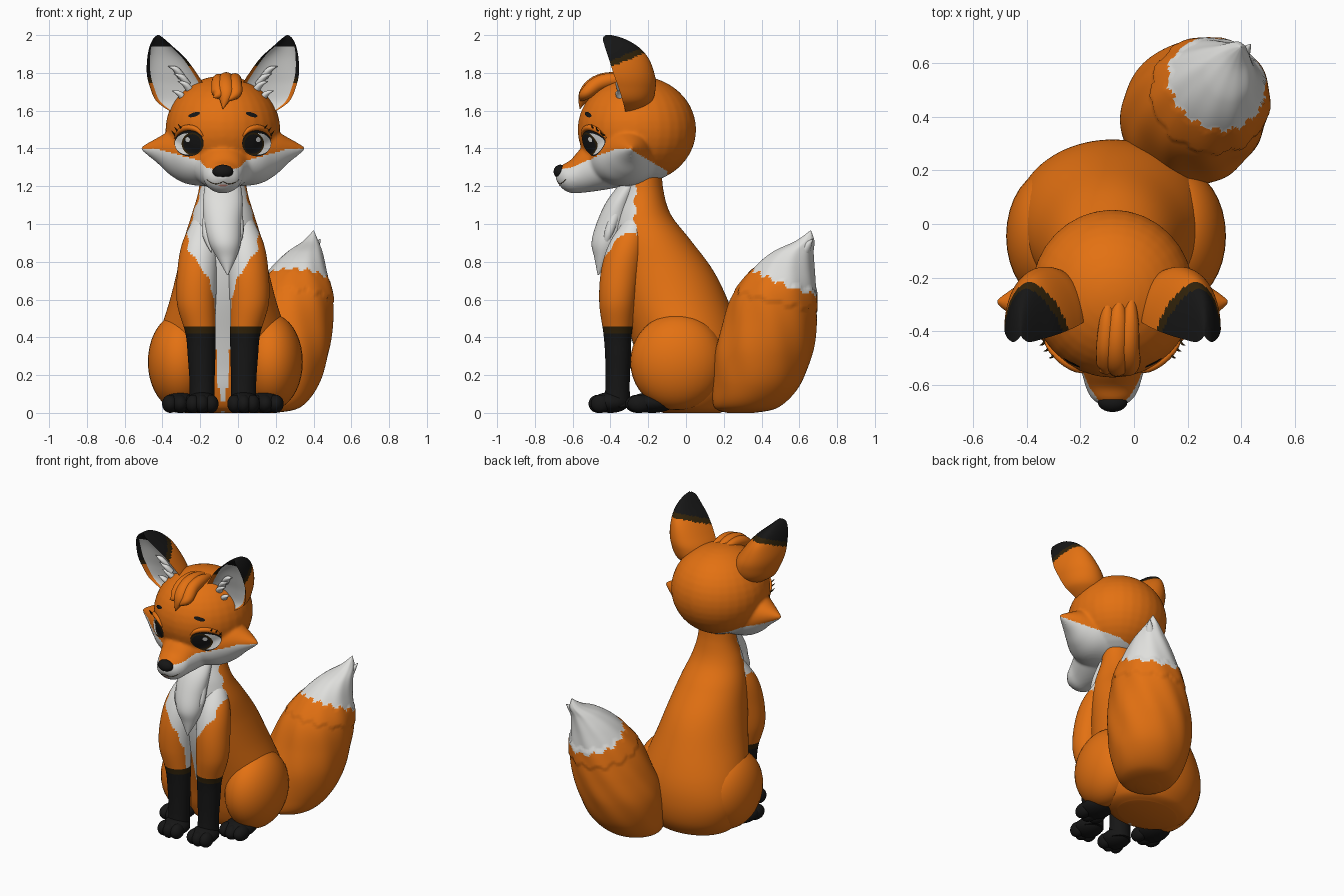
import bpy, bmesh, math
from mathutils import Vector, Matrix
from mathutils.bvhtree import BVHTree

if "Cube" in bpy.data.objects:
    bpy.data.objects.remove(bpy.data.objects["Cube"])

CX = -0.08          # mirror plane of body and head
COLOURS = [("orange fur", (.77, .165, .006)), ("white fur", (.74, .74, .72)), ("black fur", (.008, .008, .008)),
           ("dark brown", (.03, .016, .003)), ("pink", (.6, .25, .2))]
MATS = []
for nm, c in COLOURS:
    m = bpy.data.materials.new(nm)
    m.diffuse_color = (*c, 1)
    m.use_nodes = True
    m.node_tree.nodes["Principled BSDF"].inputs["Base Color"].default_value = m.diffuse_color
    MATS.append(m)
ORANGE, WHITE, BLACK, BROWN, PINK = range(5)


def lerp_table(t, table):
    if t <= table[0][0]:
        return table[0][1]
    for (a, va), (b, vb) in zip(table, table[1:]):
        if t <= b:
            return va + (vb - va) * (t - a) / (b - a)
    return table[-1][1]


def spline(rows, steps):
    out = []
    for i in range(len(rows) - 1):
        p = [rows[max(i - 1, 0)], rows[i], rows[i + 1], rows[min(i + 2, len(rows) - 1)]]
        for k in range(steps):
            t = k / steps
            out.append([.5 * (2 * b + (c - a) * t + (2 * a - 5 * b + 4 * c - d) * t * t
                              + (3 * b - a - 3 * c + d) * t ** 3) for a, b, c, d in zip(*p)])
    return out + [list(rows[-1])]


def loft(bm, rows, axis='z', n=48, steps=7, rule=None, mat=0, dish=0, warp=None):
    """Skin rings (x, y, z, ra, rb); rule(face centre, angle) picks the colour."""
    pts, rings = spline(rows, steps), []
    for i, (x, y, z, ra, rb) in enumerate(pts):
        ra, rb, ring = max(ra, .001), max(rb, .001), []
        tan = Vector(pts[min(i + 1, len(pts) - 1)][:3]) - Vector(pts[max(i - 1, 0)][:3])
        q = tan.to_track_quat('Z', 'Y')
        for j in range(n):
            a = 2 * math.pi * j / n
            c, s = math.cos(a), math.sin(a)
            if dish and s < 0:
                s *= -dish
            k = warp(x, y, z, a) if warp else 1
            u, v = ra * c * k, rb * s * k
            off = {'z': (u, v, 0), 'y': (u, 0, v), 'x': (0, u, v)}.get(axis) or q @ Vector((u, v, 0))
            ring.append(bm.verts.new(Vector((x, y, z)) + Vector(off)))
        rings.append(ring)
    for r0, r1 in zip(rings, rings[1:]):
        for j in range(n):
            k = (j + 1) % n
            f = bm.faces.new((r0[j], r0[k], r1[k], r1[j]))
            f.material_index = rule(f.calc_center_median(), 2 * math.pi * (j + .5) / n) if rule else mat
    for ring in (rings[0], rings[-1]):
        f = bm.faces.new(ring)
        f.material_index = rule(f.calc_center_median(), math.pi / 2) if rule else mat


def ball(bm, loc, rad, mat=0):
    old = set(bm.faces)
    bmesh.ops.create_uvsphere(bm, u_segments=32, v_segments=20, radius=1,
                              matrix=Matrix.Translation(loc) @ Matrix.Diagonal((*rad, 1)))
    for f in set(bm.faces) - old:
        f.material_index = mat


def finish(bm, name, voxel=0, rule=None):
    bmesh.ops.recalc_face_normals(bm, faces=bm.faces[:])
    me = bpy.data.meshes.new(name)
    bm.to_mesh(me)
    ob = bpy.data.objects.new(name, me)
    bpy.context.collection.objects.link(ob)
    if voxel:       # fuse overlapping volumes into one smooth skin
        md = ob.modifiers.new("fuse", 'REMESH')
        md.mode, md.voxel_size = 'VOXEL', voxel
        md = ob.modifiers.new("soften", 'SMOOTH')
        md.factor, md.iterations = .5, 14
        dg = bpy.context.evaluated_depsgraph_get()
        me = bpy.data.meshes.new_from_object(ob.evaluated_get(dg))
        ob.modifiers.clear()
        ob.data = me
        me.materials.clear()
    for m in MATS:
        me.materials.append(m)
    for p in me.polygons:
        p.use_smooth = True
        if rule:
            p.material_index = rule(p.center)
    me.set_sharp_from_angle(angle=math.radians(50))
    return ob


# Body: stacked rings (z, front y, back y, half width), white bib and belly stripe
BIB = [(.05, .005), (.2, .035), (.6, .045), (.72, .08), (.86, .18), (.95, .19), (1.1, .14), (1.25, .1)]


def fur(c, a=0):
    w = lerp_table(c.z, BIB) + .006 * math.sin(c.z * 60) * (c.z > .7)
    return WHITE if abs(c.x - CX) < w and c.y < (-.12 if c.z < .5 else -.26) else ORANGE


body = [(0, -.12, .18, .2), (.03, -.18, .24, .27), (.12, -.22, .295, .33), (.25, -.25, .315, .36),
        (.4, -.29, .295, .34), (.6, -.35, .22, .28), (.76, -.38, .14, .24), (.92, -.39, .02, .205),
        (1.05, -.37, -.08, .165), (1.18, -.33, -.12, .128), (1.32, -.31, -.13, .12)]
bm = bmesh.new()
loft(bm, [(CX, (f + b) / 2, z, w, (b - f) / 2) for z, f, b, w in body], n=144, steps=10, rule=fur)
finish(bm, "body")

# Chest tuft
bm = bmesh.new()
loft(bm, [(CX, -.28, 1.24, .09, .05), (CX, -.35, 1.12, .105, .07), (CX, -.39, 1.0, .1, .085),
          (CX + .01, -.42, .9, .085, .08), (CX + .02, -.44, .82, .05, .045), (CX + .025, -.465, .73, .003, .003)],
     mat=WHITE)
for s in (-1, 1):
    loft(bm, [(CX + s * .07, -.36, 1.08, .03, .03), (CX + s * .085, -.41, .95, .025, .025),
              (CX + s * .06, -.435, .85, .003, .003)], 'path', 12, mat=WHITE)
finish(bm, "chest_tuft")


def sock(c, a):
    return BLACK if c.z < .42 else BROWN if c.z < .455 else fur(c)


def paw(bm, x, y, w, length):
    ball(bm, (x, y, .055), (w, length, .055), BLACK)
    for k in (-1, 0, 1):
        ball(bm, (x + k * w * .56, y - length * .52 - (.012 if k == 0 else 0), .048),
             (w * .46, length * .52, .048), BLACK)


for s, side in ((-1, "right"), (1, "left")):
    # Front leg and paw
    bm = bmesh.new()
    loft(bm, [(CX + s * dx, y, z, ra, rb) for dx, y, z, ra, rb in (
        (.11, -.365, .03, .068, .07), (.11, -.362, .15, .066, .064), (.113, -.36, .3, .073, .068),
        (.118, -.362, .42, .08, .075), (.14, -.362, .58, .103, .097), (.135, -.345, .75, .106, .105),
        (.12, -.31, .9, .095, .095), (.1, -.26, 1.04, .05, .05))], steps=12, n=80, rule=sock)
    paw(bm, CX + s * .11, -.4, .085, .1)
    finish(bm, "front_leg_" + side)
    # Haunch and hind paw
    bm = bmesh.new()
    ball(bm, (CX + .013 + s * .24, -.045, .27), (.17, .25, .255))
    paw(bm, CX + s * .225, -.18, .095, .125)
    finish(bm, "hind_leg_" + side)


# Tail with ragged white tip and fur grooves
def tail_edge(x, y, a):
    return .775 - .4 * (y - .35) - .1 * (x - .2) + .012 * math.sin(14 * a)


def tail_warp(x, y, z, a):
    k = 1 + .012 * math.sin(9 * a + 16 * z) * min(1, z * 3)
    edge = tail_edge(x + .15 * math.cos(a), y + .15 * math.sin(a), a)
    return k * (1.03 if edge - .12 < z < edge else 1)


bm = bmesh.new()
loft(bm, [(.13, .29, .0, .07, .07), (.16, .32, .03, .17, .17), (.19, .37, .14, .232, .23), (.215, .405, .3, .262, .26),
          (.25, .44, .46, .25, .25), (.285, .468, .62, .215, .222), (.318, .515, .76, .15, .165),
          (.352, .565, .85, .095, .11), (.385, .63, .91, .04, .05), (.4, .66, .965, .002, .002)],
     n=128, steps=12, warp=tail_warp, rule=lambda c, a: WHITE if c.z > tail_edge(c.x, c.y, a) else ORANGE)
loft(bm, [(.37, .6, .82, .05, .05), (.41, .64, .88, .025, .025), (.435, .67, .92, .002, .002)], 'path', 16, mat=WHITE)
finish(bm, "tail")

# Head: skull, muzzle and pointed cheeks fused together
CHEEK = [(0, 1.28), (.09, 1.3), (.12, 1.335), (.25, 1.37), (.42, 1.42)]


def face_fur(c):
    lim = min(lerp_table(abs(c.x - CX), CHEEK), 1.4 - .6 * max(0, c.y + .3))
    return WHITE if c.z < lim and c.y < -.1 else ORANGE


bm = bmesh.new()
ball(bm, (CX, -.26, 1.5), (.304, .314, .285))
loft(bm, [(CX, -.25, 1.36, .2, .13), (CX, -.35, 1.345, .2, .148), (CX, -.45, 1.32, .165, .142),
          (CX, -.55, 1.285, .118, .12), (CX, -.61, 1.252, .1, .088), (CX, -.655, 1.25, .074, .063),
          (CX, -.69, 1.255, .02, .02)], 'y')
for s in (-1, 1):
    loft(bm, [(CX + s * dx, y, z, ra, rb) for dx, y, z, ra, rb in (
        (0, -.33, 1.33, .19, .13), (.1, -.33, 1.335, .185, .135), (.2, -.32, 1.355, .16, .14),
        (.28, -.305, 1.375, .115, .115), (.35, -.295, 1.39, .07, .065), (.435, -.29, 1.4, .008, .008))], 'x')
head = finish(bm, "head", .0085, face_fur)
tree = BVHTree.FromPolygons([v.co for v in head.data.vertices], [p.vertices for p in head.data.polygons])


def on_face(x, z, off):
    co, no, *_ = tree.ray_cast(Vector((x, -2, z)), Vector((0, 1, 0)))
    return co + no * off if co else Vector((x, -.4, z))


def patch(bm, cx, cz, rx, rz, off, mat, tilt=0):
    """Thin elliptical plate laid on the face."""
    rings, n = [], 28
    for r in (.02, .25, .5, .75, 1):
        ring = []
        for j in range(n):
            a = 2 * math.pi * j / n
            u, v = r * rx * math.cos(a), r * rz * math.sin(a)
            ring.append(bm.verts.new(on_face(cx + u * math.cos(tilt) - v * math.sin(tilt),
                                             cz + u * math.sin(tilt) + v * math.cos(tilt), off)))
        rings.append(ring)
    bm.faces.new(rings[0]).material_index = mat
    for r0, r1 in zip(rings, rings[1:]):
        for j in range(n):
            bm.faces.new((r0[j], r1[j], r1[(j + 1) % n], r0[(j + 1) % n])).material_index = mat


for s, side in ((-1, "right"), (1, "left")):
    # Eye plates, eyelid, lashes and brow
    bm = bmesh.new()
    for dx, z, rx, rz, off, mat in ((.178, 1.428, .077, .07, .002, BLACK), (.186, 1.424, .066, .057, .0035, WHITE),
                                    (.16, 1.424, .055, .06, .005, BROWN), (.158, 1.424, .047, .052, .0065, BLACK),
                                    (.182, 1.448, .012, .013, .008, WHITE)):
        patch(bm, CX + s * dx, z, rx, rz, off, mat)
    patch(bm, CX + s * .15, 1.578, .032, .011, .004, BLACK, -s * .3)
    finish(bm, "eye_" + side)
    bm = bmesh.new()
    lid = [on_face(CX + s * (.178 + .08 * math.cos(a)), 1.432 + .078 * math.sin(a), .002)
           for a in (.3, .9, 1.5, 2.1, 2.7)]
    loft(bm, [(*p, r, r) for p, r in zip(lid, (.004, .013, .016, .013, .004))], 'path', 14)
    for dx, z in ((.215, 1.502), (.235, 1.488), (.25, 1.468)):
        p = on_face(CX + s * dx, z, 0)
        loft(bm, [(*p, .006, .006), (p.x + s * .01, p.y - .016, p.z + .01, .004, .004),
                  (p.x + s * .022, p.y - .02, p.z + .026, .001, .001)], 'path', 8, 3, mat=BROWN)
    finish(bm, "eyelid_" + side)

    # Cheek fur points
    bm = bmesh.new()
    for dx, y, z in ((.425, -.28, 1.4), (.4, -.285, 1.375)):
        loft(bm, [(CX + s * .34, -.298, z - .01, .022, .022), (CX + s * .38, -.292, z - .008, .015, .015),
                  (CX + s * dx, y, z, .001, .001)], 'path', 12, 4, rule=lambda c, a: face_fur(c))
    finish(bm, "cheek_fur_" + side)

    # Ear: dished front, rounded back; rows are (outer, inner, front, back, z)
    def ear_fur(c, a):
        front = math.sin(a) < 0
        if front and abs(math.cos(a)) < .86 and c.z < 1.94:
            return WHITE
        d = c.z - (1.83 + .42 * (c.y + .41))
        if front and abs(c.x - CX) > .33:
            d = c.z - 1.75
        return BLACK if d > .03 else BROWN if d > -.005 else ORANGE

    rows = [(.27, .15, -.32, -.25, 1.59), (.352, .09, -.335, -.18, 1.65), (.388, .1, -.36, -.16, 1.73),
            (.403, .14, -.385, -.168, 1.8), (.4, .2, -.41, -.2, 1.88), (.388, .265, -.43, -.255, 1.94),
            (.368, .312, -.44, -.33, 1.982), (.347, .337, -.425, -.395, 2.0)]
    bm = bmesh.new()
    loft(bm, [(CX + s * (o + i) / 2, f, z, (o - i) / 2, b - f) for o, i, f, b, z in rows],
         n=80, steps=9, rule=ear_fur, dish=.22)
    for x, z in ((.17, 1.74), (.19, 1.78), (.22, 1.82), (.2, 1.69)):    # inner tufts
        loft(bm, [(CX + s * x, -.335, z - .04, .025, .02), (CX + s * (x + .03), -.355, z, .02, .015),
                  (CX + s * (x + .07), -.36, z + .015, .001, .001)], 'path', 10, 4, mat=WHITE)
    finish(bm, "ear_" + side)

# Nose
bm = bmesh.new()
ball(bm, (CX, -.665, 1.277), (.055, .036, .037), BLACK)
finish(bm, "nose")

# Mouth line and lip
bm = bmesh.new()
for s in (-1, 1):
    line = [on_face(CX + s * dx, z, 0) for dx, z in ((0, 1.225), (.03, 1.212), (.06, 1.218), (.085, 1.235))]
    loft(bm, [(*p, .002, .002) for p in line], 'path', 8, 4, mat=BROWN)
patch(bm, CX, 1.205, .025, .005, .002, PINK)
finish(bm, "mouth")

# Forelock: three swept locks
bm = bmesh.new()
for dx, tip, r in ((.0, (CX, -.562, 1.61), .046), (-.04, (CX - .05, -.55, 1.67), .036),
                   (.045, (CX + .02, -.56, 1.65), .04)):
    x = CX + .015 + dx
    loft(bm, [(x + .01, -.24, 1.75, .008, .008), (x + .005, -.36, 1.765, r * .8, r * .8), (x, -.46, 1.745, r, r),
              (x, -.53, 1.69, r * .95, r * .8), (*tip, .002, .002)], 'path', 20)
finish(bm, "forelock")
